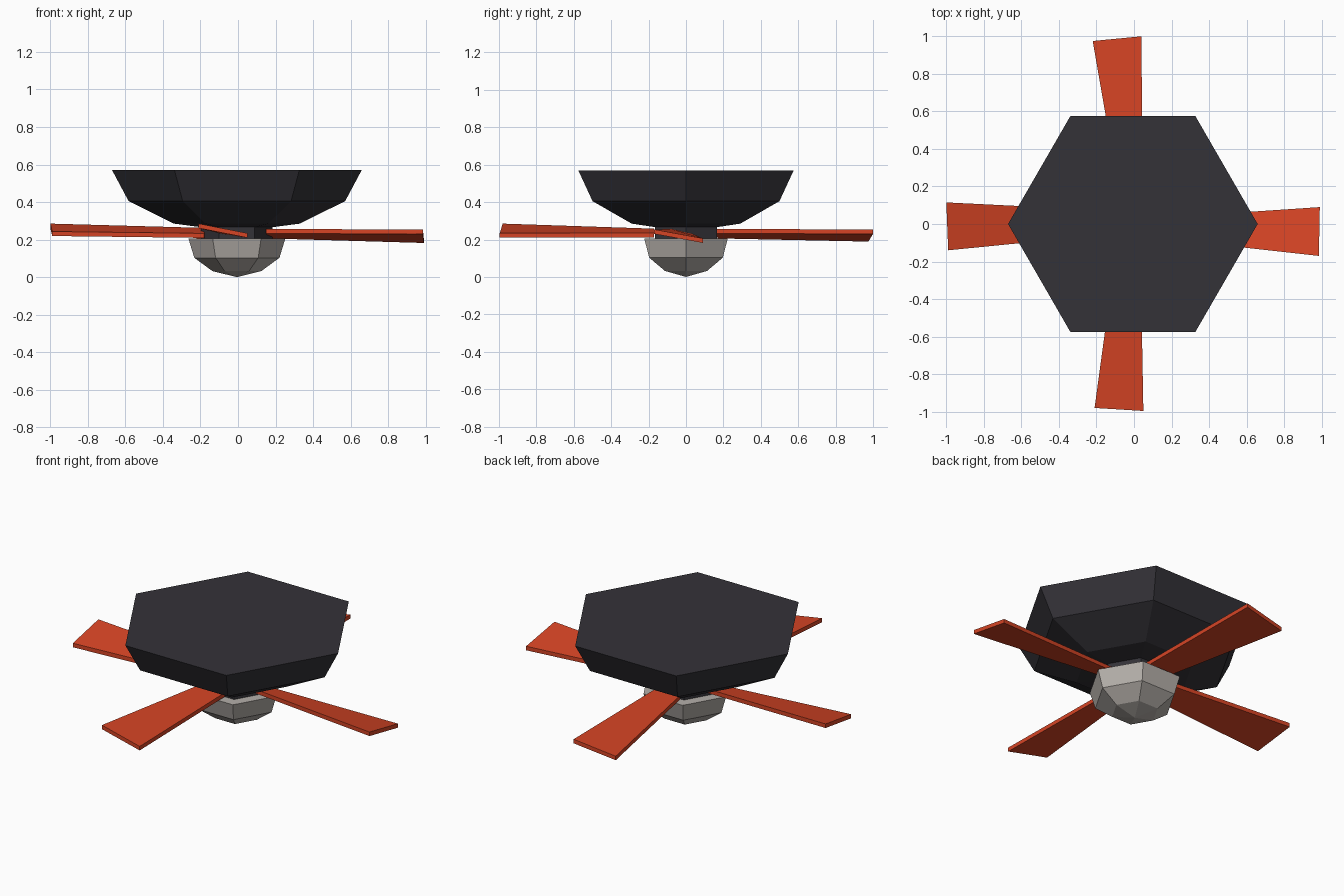
import bpy, bmesh, math

if "Cube" in bpy.data.objects:
    bpy.data.objects.remove(bpy.data.objects["Cube"])


def material(name, rgb):
    m = bpy.data.materials.new(name)
    m.diffuse_color = (*rgb, 1)
    m.use_nodes = True
    m.node_tree.nodes["Principled BSDF"].inputs["Base Color"].default_value = m.diffuse_color
    return m


charcoal = material("charcoal", (0.034, 0.032, 0.039))
orange = material("orange red", (0.67, 0.058, 0.018))
grey = material("warm grey", (0.46, 0.43, 0.40))


def finish(name, bm, mat):
    bmesh.ops.recalc_face_normals(bm, faces=bm.faces)
    mesh = bpy.data.meshes.new(name)
    bm.to_mesh(mesh)
    bm.free()
    mesh.materials.append(mat)
    obj = bpy.data.objects.new(name, mesh)
    bpy.context.collection.objects.link(obj)
    return obj


def hex_lathe(name, profile, mat, cx=-0.006, sides=6):
    """Six-sided turned solid from (radius, z) pairs; radius 0 makes a tip."""
    bm = bmesh.new()
    rings = []
    for r, z in profile:
        n = sides if r else 1
        rings.append([bm.verts.new((cx + r * math.cos(math.tau * i / sides),
                                    r * math.sin(math.tau * i / sides), z)) for i in range(n)])
    for a, b in zip(rings, rings[1:]):
        for i in range(sides):
            j = (i + 1) % sides
            if len(a) == 1:
                bm.faces.new((a[0], b[i], b[j]))
            else:
                bm.faces.new((a[i], a[j], b[j], b[i]))
    for ring in (rings[0], rings[-1]):
        if len(ring) > 1:
            bm.faces.new(ring)
    return finish(name, bm, mat)


def blade(name, corners, thick=0.024):
    """Pitched tapered plate from four top corners, given thickness downward."""
    bm = bmesh.new()
    top = [bm.verts.new(c) for c in corners]
    low = [bm.verts.new((x, y, z - thick)) for x, y, z in corners]
    bm.faces.new(top)
    bm.faces.new(low[::-1])
    for i in range(4):
        j = (i + 1) % 4
        bm.faces.new((top[i], low[i], low[j], top[j]))
    return finish(name, bm, orange)


# Faceted upper housing, neck and rounded lower cap
hex_lathe("housing", [(0.19, 0.266), (0.335, 0.285), (0.577, 0.405), (0.665, 0.57)], charcoal)
hex_lathe("neck", [(0.19, 0.195), (0.19, 0.275)], charcoal)
hex_lathe("cap", [(0, 0.0), (0.13, 0.032), (0.227, 0.103), (0.258, 0.206)], grey)

# Four pitched blades: inner pair, then outer pair
blade("right_blade", [(0.15, -0.077, 0.256), (0.17, 0.035, 0.230),
                      (0.99, 0.09, 0.206), (0.985, -0.17, 0.254)])
blade("left_blade", [(-0.17, 0.074, 0.262), (-0.18, -0.06, 0.233),
                     (-0.99, -0.14, 0.243), (-1.0, 0.115, 0.285)])
blade("back_blade", [(0.045, 0.16, 0.256), (-0.08, 0.17, 0.230),
                     (-0.22, 0.975, 0.213), (0.04, 1.0, 0.254)])
blade("front_blade", [(-0.10, -0.17, 0.258), (0.035, -0.17, 0.236),
                      (0.05, -0.996, 0.234), (-0.21, -0.98, 0.285)])
